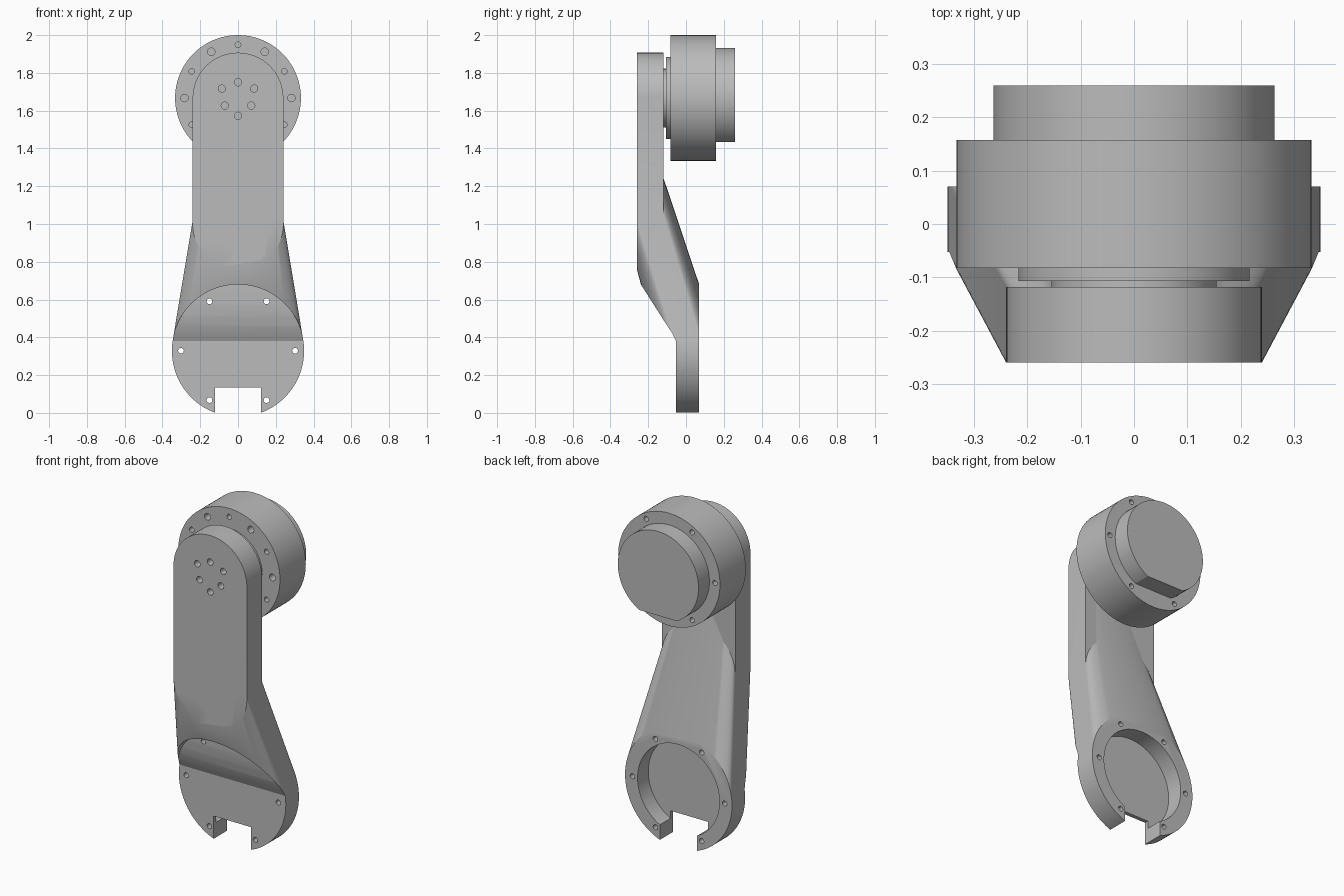
import bpy, bmesh
from math import cos, sin, pi, radians

cube = bpy.data.objects.get("Cube")
if cube:
    bpy.data.objects.remove(cube, do_unlink=True)

grey = bpy.data.materials.new("machined_grey")
grey.use_nodes = True
colour = (0.5, 0.5, 0.5, 1)
grey.diffuse_color = colour
grey.node_tree.nodes["Principled BSDF"].inputs["Base Color"].default_value = colour

MOTOR_Z, ELBOW_Z, RING_Z = 1.667, 1.0, 0.329
SEG = 96


def make(name, bm):
    bmesh.ops.recalc_face_normals(bm, faces=bm.faces)
    mesh = bpy.data.meshes.new(name)
    bm.to_mesh(mesh)
    bm.free()
    mesh.materials.append(grey)
    ob = bpy.data.objects.new(name, mesh)
    bpy.context.collection.objects.link(ob)
    return ob


def prism(bm, points, offset):
    """Extrude a closed outline by an offset vector."""
    face = bm.faces.new([bm.verts.new(p) for p in points])
    new = bmesh.ops.extrude_face_region(bm, geom=[face], use_keep_orig=True)["geom"]
    verts = [v for v in new if isinstance(v, bmesh.types.BMVert)]
    bmesh.ops.translate(bm, verts=verts, vec=offset)


def circle(r, x, y, z, seg=SEG):
    return [(x + r * cos(2 * pi * i / seg), y, z + r * sin(2 * pi * i / seg))
            for i in range(seg)]


def cylinders(name, specs, seg=SEG):
    """Cylinders along y, each given as radius, x, z, y start, y end."""
    bm = bmesh.new()
    for r, x, z, y0, y1 in specs:
        prism(bm, circle(r, x, y0, z, seg), (0, y1 - y0, 0))
    return make(name, bm)


def hull(name, circles):
    bm = bmesh.new()
    for spec in circles:
        for p in circle(*spec):
            bm.verts.new(p)
    res = bmesh.ops.convex_hull(bm, input=bm.verts)
    loose = {v for v in res["geom_interior"] if isinstance(v, bmesh.types.BMVert)}
    bmesh.ops.delete(bm, geom=list(loose), context="VERTS")
    bmesh.ops.dissolve_limit(bm, angle_limit=radians(0.1), verts=bm.verts, edges=bm.edges)
    return make(name, bm)


def box(name, lo, hi):
    bm = bmesh.new()
    prism(bm, [(lo[0], lo[1], lo[2]), (hi[0], lo[1], lo[2]),
               (hi[0], lo[1], hi[2]), (lo[0], lo[1], hi[2])], (0, hi[1] - lo[1], 0))
    return make(name, bm)


def boolean(ob, tool, operation):
    mod = ob.modifiers.new("cut", "BOOLEAN")
    mod.operation, mod.object, mod.solver = operation, tool, "EXACT"
    bpy.context.view_layer.objects.active = ob
    bpy.ops.object.modifier_apply(modifier=mod.name)
    bpy.data.objects.remove(tool, do_unlink=True)


def ring_holes(r, centre_z, hole_r, count, y0, y1, start=0):
    return [(hole_r, r * cos(start + 2 * pi * i / count),
             centre_z + r * sin(start + 2 * pi * i / count), y0, y1)
            for i in range(count)]


# Cranked arm: straight round-topped plate joined to a flared lower ring
arm = hull("arm", [(0.24, 0, -0.26, ELBOW_Z), (0.24, 0, -0.118, ELBOW_Z),
                   (0.35, 0, -0.053, RING_Z), (0.35, 0, 0.07, RING_Z)])
plate = hull("plate", [(0.24, 0, y, z) for y in (-0.26, -0.118)
                       for z in (ELBOW_Z, MOTOR_Z)])
boolean(arm, plate, "UNION")

# Front relief with a curved floor, inside the ring's outline
relief = cylinders("relief", [(0.351, 0, RING_Z, -0.45, 0.05)])
floor = bmesh.new()
profile = [(-0.5, -0.2), (-0.053, -0.2), (-0.053, 0.38), (-0.072, 0.42), (-0.088, 0.46),
           (-0.1, 0.51), (-0.107, 0.57), (-0.11, 0.64), (-0.11, 0.8), (-0.5, 0.8)]
prism(floor, [(-0.5, y, z) for y, z in profile], (1, 0, 0))
boolean(relief, make("relief_floor", floor), "INTERSECT")
boolean(arm, relief, "DIFFERENCE")

# Rear seat, cable notch and bolt holes
boolean(arm, cylinders("seat", [(0.268, 0, RING_Z, -0.03, 0.2)]), "DIFFERENCE")
boolean(arm, box("notch", (-0.122, -0.3, -0.2), (0.122, 0.3, 0.135)), "DIFFERENCE")
boolean(arm, cylinders("ring_bolts", ring_holes(0.302, RING_Z, 0.015, 6, -0.4, 0.3), 20),
        "DIFFERENCE")
horn = [(0, 1.75), (0, 1.573)] + [(s * x, z) for s in (-1, 1)
                                  for x, z in ((0.085, 1.717), (0.07, 1.627))]
boolean(arm, cylinders("horn_bolts", [(0.019, x, z, -0.4, -0.15) for x, z in horn], 20),
        "DIFFERENCE")

# Motor housing with bolt holes on both rims
motor = cylinders("motor_housing", [(0.333, 0, MOTOR_Z, -0.083, 0.158)])
front = (ring_holes(0.283, MOTOR_Z, 0.02, 6, -0.2, -0.03)
         + ring_holes(0.283, MOTOR_Z, 0.015, 6, -0.2, -0.03, pi / 6))
boolean(motor, cylinders("front_bolts", front, 20), "DIFFERENCE")
rear = ring_holes(0.3, MOTOR_Z, 0.015, 6, 0.1, 0.3)
boolean(motor, cylinders("rear_bolts", rear, 20), "DIFFERENCE")

# Rear cap with a flat underside
cap = cylinders("motor_cap", [(0.264, 0, MOTOR_Z, 0.15, 0.26)])
boolean(cap, box("cap_flat", (-0.5, 0, 1.2), (0.5, 0.5, 1.433)), "DIFFERENCE")

# Stepped output flange between motor and arm
flange = cylinders("output_flange", [(0.217, 0, MOTOR_Z, -0.107, -0.08)])
shaft = cylinders("output_shaft", [(0.155, 0, MOTOR_Z, -0.12, -0.1)])

for ob in (arm, motor, cap, flange, shaft):
    bpy.ops.object.select_all(action="DESELECT")
    ob.select_set(True)
    bpy.context.view_layer.objects.active = ob
    bpy.ops.object.shade_smooth_by_angle(angle=radians(25))
